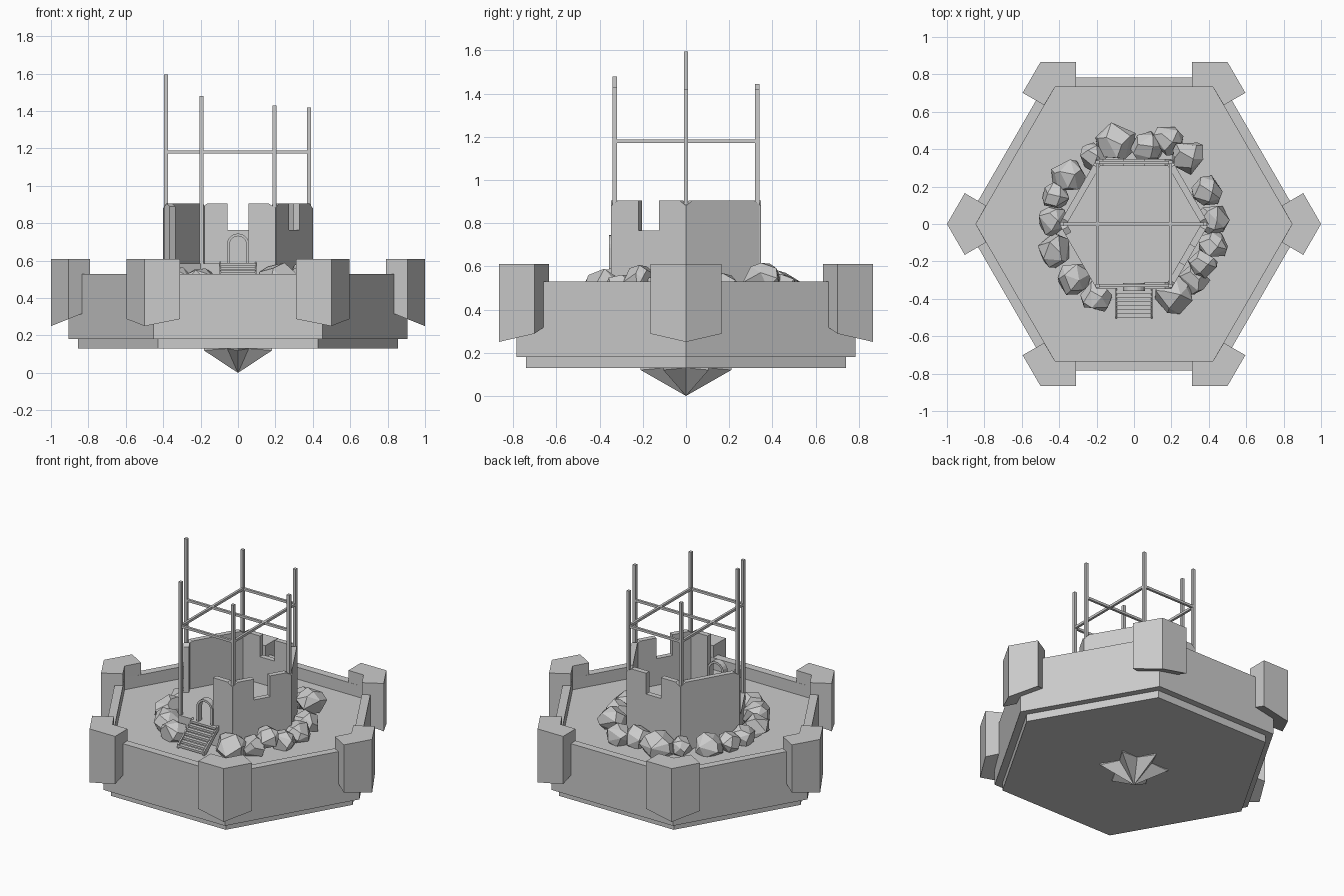
import bpy, bmesh, math, random
from mathutils import Vector, Matrix

if "Cube" in bpy.data.objects:
    bpy.data.objects.remove(bpy.data.objects["Cube"])

random.seed(7)
FLOOR, DECK, TOP = 0.45, 0.585, 0.905
APO = 0.4 * math.cos(math.pi / 6)


def finish(name, bm, rot=0.0):
    bmesh.ops.recalc_face_normals(bm, faces=bm.faces)
    if rot:
        bmesh.ops.rotate(bm, verts=bm.verts, matrix=Matrix.Rotation(rot, 3, 'Z'))
    me = bpy.data.meshes.new(name)
    bm.to_mesh(me)
    bm.free()
    ob = bpy.data.objects.new(name, me)
    bpy.context.collection.objects.link(ob)
    return ob


def loft(name, rings, rot=0.0, closed=False):
    """Skin equal-length point rings; cap the ends."""
    bm = bmesh.new()
    vs = [[bm.verts.new(p) for p in r] for r in rings]
    n = len(rings[0])
    for a, b in zip(vs, vs[1:]):
        for i in range(n):
            j = (i + 1) % n
            bm.faces.new((a[i], a[j], b[j], b[i]))
    bm.faces.new(vs[0])
    bm.faces.new(vs[-1])
    return finish(name, bm, rot)


def hexagon(r, z):
    return [(r * math.cos(i * math.pi / 3), r * math.sin(i * math.pi / 3), z) for i in range(6)]


def panel(name, pts, y0, y1, rot=0.0):
    """Profile in x-z, extruded from y0 to y1, turned about z."""
    return loft(name, [[(x, y, z) for x, z in pts] for y in (y0, y1)], rot)


def bar(name, a, b, w=0.018):
    a, b = Vector(a), Vector(b)
    d = b - a
    bm = bmesh.new()
    bmesh.ops.create_cube(bm, size=1, matrix=Matrix.Translation((a + b) / 2)
                          @ d.to_track_quat('Z', 'Y').to_matrix().to_4x4()
                          @ Matrix.Diagonal((w, w, d.length, 1)))
    return finish(name, bm)


# Hexagonal outer wall with recessed courtyard and lower plinth
loft("outer_wall", [hexagon(r, z) for r, z in
     ((.855, .13), (.855, .18), (.905, .18), (.905, .53), (.845, .53), (.845, FLOOR))])

# Chevron corner towers with a sloping underside
half = [(1.0, 0), (.905, .165), (.79, .098), (.845, 0)]
chevron = half + [(.79, -.098), (.905, -.165)]
for i in range(6):
    loft(f"corner_tower_{i}",
         [[(x, y, .25 + .4 * (1 - x)) for x, y in chevron],
          [(x, y, .61) for x, y in chevron]], i * math.pi / 3)

# Pointed star under the base
bm = bmesh.new()
star = []
for i in range(12):
    r, z = ((.115, .13), (.21, .12))[i % 2]
    a = i * math.pi / 6
    star.append((r * math.cos(a), r * math.sin(a), z))
low = [bm.verts.new(p) for p in star]
high = [bm.verts.new((x, y, .14)) for x, y, z in star]
tip = bm.verts.new((0, 0, 0))
for i in range(12):
    j = (i + 1) % 12
    bm.faces.new((low[i], low[j], tip))
    bm.faces.new((low[i], low[j], high[j], high[i]))
bm.faces.new(high)
finish("bottom_star", bm)

# Keep platform
loft("keep_platform", [hexagon(.4, FLOOR - .01), hexagon(.4, DECK)])

# Ruined keep walls: full, notched and broken panels
B = DECK - .02
solid = [(-.2, B), (.2, B), (.2, .88), (.165, TOP), (-.165, TOP), (-.2, .88)]
notched = solid[:4] + [(.055, TOP), (.055, .765), (-.055, .765), (-.055, TOP)] + solid[4:]
stub = [(-.2, B), (-.13, B), (-.13, .89), (-.165, .905), (-.2, .88)]
right_half = [(.057, B), (.2, B), (.2, .88), (.165, TOP), (.057, TOP)]
for name, prof, deg in (("front", right_half, 0), ("front_right", notched, 60),
                        ("back_right", solid, 120), ("back", notched, 180),
                        ("back_left", solid, 240), ("front_left", stub, 300)):
    panel("keep_wall_" + name, prof, -APO, -APO + .035, math.radians(deg))


# Arched door frame
def arch(r, flip=False):
    pts = [(r, DECK)] + [(r * math.cos(a * math.pi / 10), .685 + r * math.sin(a * math.pi / 10))
                         for a in range(11)] + [(-r, DECK)]
    return pts[::-1] if flip else pts


panel("door_frame", arch(.06) + arch(.046, True), -.357, -.315)

# Stairs up to the door
n = 7
for i in range(n):
    t = (i + .5) / n
    bm = bmesh.new()
    bmesh.ops.create_cube(bm, size=1, matrix=Matrix.Translation(
        (0, -.5 + .15 * t, FLOOR + (DECK - FLOOR) * t + .004)) @ Matrix.Diagonal((.19, .026, .014, 1)))
    finish(f"stair_step_{i}", bm)
for s in (-1, 1):
    side = [(-.505, FLOOR), (-.48, FLOOR), (-.345, DECK - .02), (-.345, DECK + .01), (-.505, FLOOR + .025)]
    loft(f"stair_side_{s}", [[(s * x, y, z) for y, z in side] for x in (.09, .1)])

# Scaffold posts and beams
posts = ((-.195, -.33, 1.48), (.195, -.33, 1.43), (-.195, .33, 1.445),
         (.195, .33, 1.42), (-.385, 0, 1.595), (.38, 0, 1.42))
for i, (x, y, h) in enumerate(posts):
    bar(f"scaffold_post_{i}", (x, y, DECK), (x, y, h), .02)
for i, (a, b) in enumerate(((0, 2), (1, 3), (0, 1), (2, 3), (4, 5))):
    bar(f"scaffold_beam_{i}", (*posts[a][:2], 1.18), (*posts[b][:2], 1.18), .016)

# Ring of faceted boulders around the keep
rocks = ((-.1, .43, .11), (-.22, .36, .075), (-.35, .26, .09), (-.42, .15, .075),
         (-.435, .02, .08), (-.42, -.14, .09), (-.32, -.29, .09), (-.2, -.39, .085),
         (.21, -.38, .105), (.32, -.3, .08), (.37, -.21, .08), (.42, -.12, .08),
         (.42, .03, .085), (.39, .18, .085), (.29, .36, .09), (.18, .45, .085), (.07, .41, .09))
for i, (x, y, r) in enumerate(rocks):
    bm = bmesh.new()
    k = 18
    for j in range(k):
        z = 1 - 2 * (j + .5) / k
        a = j * 2.4 + random.uniform(-.5, .5)
        q = math.sqrt(1 - z * z)
        m = r * random.uniform(.95, 1.12)
        bm.verts.new((m * q * math.cos(a), m * q * math.sin(a), m * z * .9))
    bmesh.ops.convex_hull(bm, input=bm.verts)
    bmesh.ops.dissolve_limit(bm, angle_limit=math.radians(18), verts=bm.verts, edges=bm.edges)
    lift = .05 if i in (10, 14) else 0
    bmesh.ops.translate(bm, verts=bm.verts, vec=(x, y, .49 + lift))
    finish(f"boulder_{i}", bm, 0)
